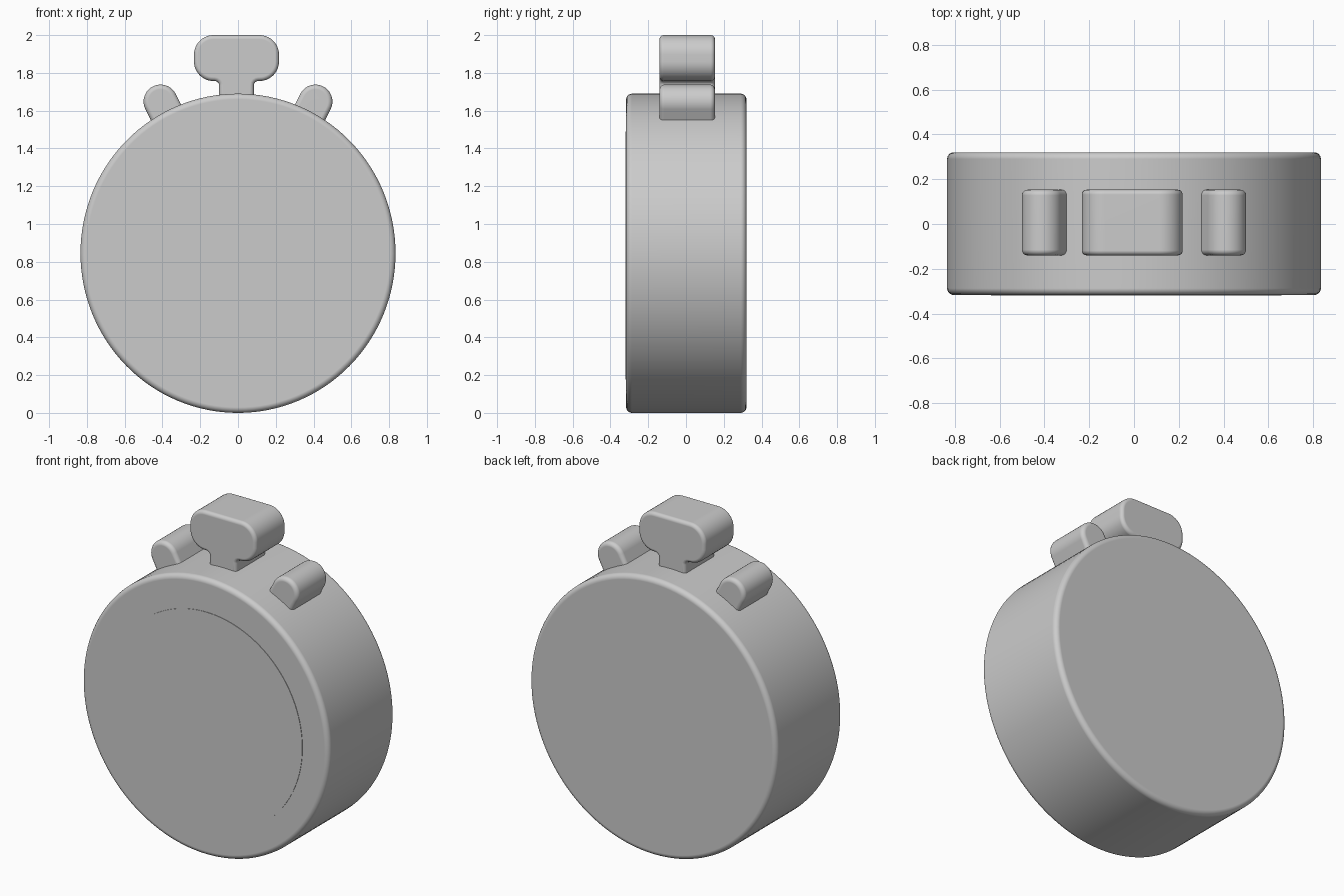
import bpy, bmesh
from math import sin, cos, pi, radians, atan2
from mathutils import Vector, Matrix

cube = bpy.data.objects.get("Cube")
if cube:
    bpy.data.objects.remove(cube, do_unlink=True)

GREY = (0.6, 0.6, 0.6, 1.0)
grey = bpy.data.materials.new("plain grey")
grey.use_nodes = True
grey.diffuse_color = GREY
grey.node_tree.nodes["Principled BSDF"].inputs["Base Color"].default_value = GREY


def arc(cx, cz, rx, rz, start, end, steps):
    """Points on an elliptical arc, angles in degrees."""
    angles = [radians(start + (end - start) * i / steps) for i in range(steps + 1)]
    return [(cx + rx * cos(a), cz + rz * sin(a)) for a in angles]


def slab(name, outline, front, back, bevel=0.0):
    """Extrude an x-z outline from front to back along y and round its rims."""
    bm = bmesh.new()
    cap = bm.faces.new([bm.verts.new((x, front, z)) for x, z in outline])
    moved = bmesh.ops.extrude_face_region(bm, geom=[cap], use_keep_orig=True)["geom"]
    verts = [g for g in moved if isinstance(g, bmesh.types.BMVert)]
    bmesh.ops.translate(bm, verts=verts, vec=(0, back - front, 0))
    bmesh.ops.recalc_face_normals(bm, faces=bm.faces)
    if bevel:
        rims = [e for e in bm.edges if abs(e.verts[0].co.y - e.verts[1].co.y) < 1e-5]
        bmesh.ops.bevel(bm, geom=rims, offset=bevel, segments=5, profile=0.5,
                        affect='EDGES', clamp_overlap=True)
    mesh = bpy.data.meshes.new(name)
    bm.to_mesh(mesh)
    bm.free()
    mesh.materials.append(grey)
    obj = bpy.data.objects.new(name, mesh)
    bpy.context.collection.objects.link(obj)
    bpy.ops.object.select_all(action='DESELECT')
    obj.select_set(True)
    bpy.context.view_layer.objects.active = obj
    bpy.ops.object.shade_smooth_by_angle(angle=radians(35))
    normals = obj.modifiers.new("even shading", 'WEIGHTED_NORMAL')
    normals.keep_sharp = True
    return obj


# Round case and the thin dial on its front
CENTRE_Z, RX, RZ = 0.845, 0.834, 0.845
slab("case", arc(0, CENTRE_Z, RX, RZ, 0, 360, 128)[:-1], -0.317, 0.32, 0.03)
slab("dial", arc(0.01, 0.834, 0.648, 0.656, 0, 360, 128)[:-1], -0.32, -0.314)

# Crown: neck flaring into a wide rounded knob
half = [(0.092, 1.6)]
half += arc(0.117, 1.735, 0.025, 0.022, 180, 90, 4)
half += arc(0.122, 1.860, 0.103, 0.103, -90, 0, 10)
half += arc(0.122, 1.897, 0.103, 0.103, 0, 90, 10)
left = [(-x, z) for x, z in reversed(half)]
crown = [(x - 0.008, z) for x, z in half + left]
slab("crown", crown, -0.14, 0.153, 0.025)

# Two side buttons pointing outward from the centre of the case
for name, side in (("left_button", 1), ("right_button", -1)):
    tip = Vector((side * 0.41, 1.648))
    tilt = atan2(tip.y - CENTRE_Z, tip.x) - pi / 2
    shape = [(0.09, -0.2)] + arc(0, 0, 0.09, 0.09, 0, 180, 20) + [(-0.09, -0.2)]
    turn = Matrix.Rotation(tilt, 2)
    points = [tuple(turn @ Vector(p) + tip) for p in shape]
    slab(name, points, -0.14, 0.153, 0.025)
